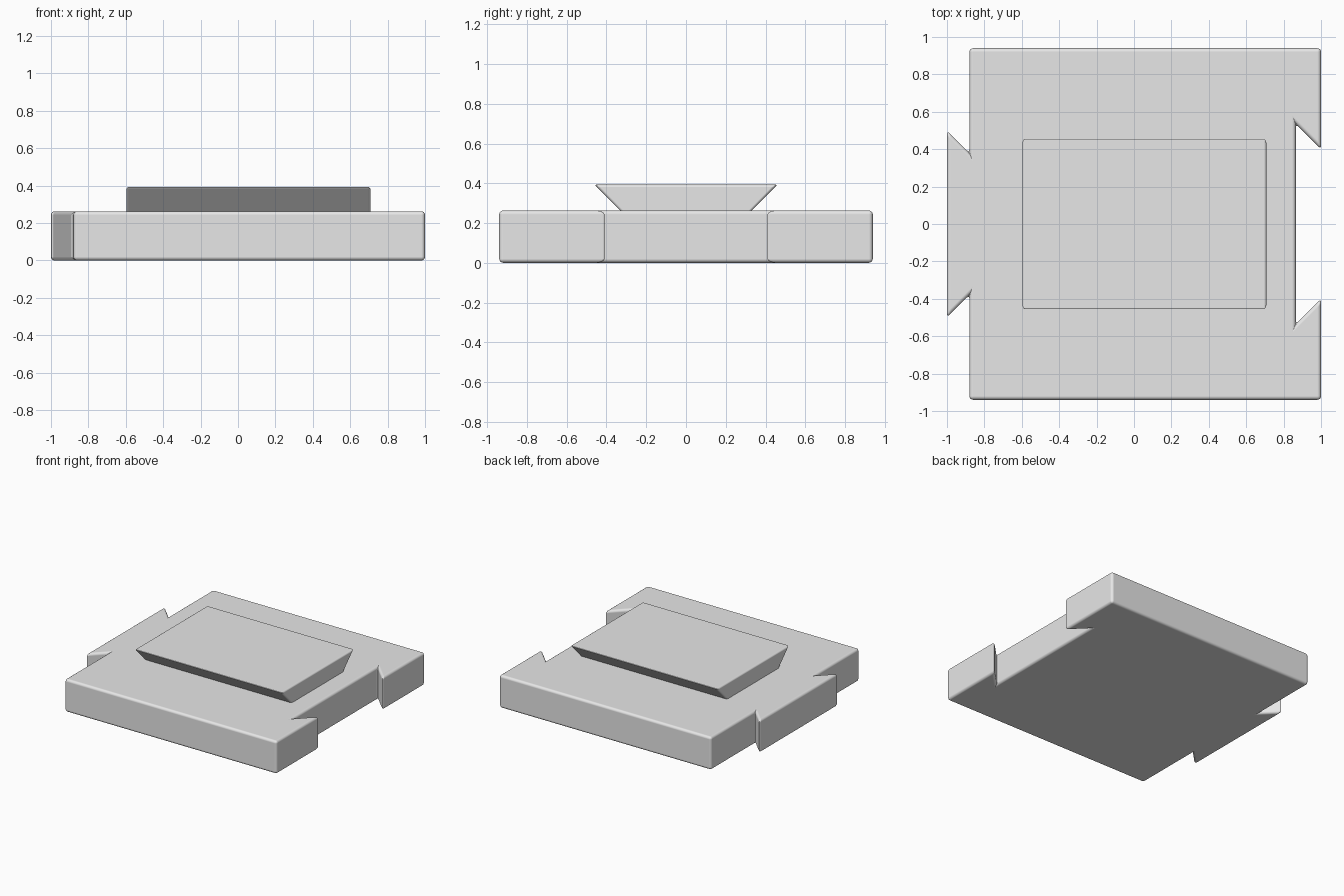
import bpy
import bmesh
import math
from mathutils import Vector

cube = bpy.data.objects.get("Cube")
if cube:
    bpy.data.objects.remove(cube, do_unlink=True)

grey = bpy.data.materials.new("light_grey")
grey.use_nodes = True
colour = (0.8, 0.8, 0.8, 1)
grey.diffuse_color = colour
grey.node_tree.nodes["Principled BSDF"].inputs["Base Color"].default_value = colour


def extruded_part(name, outline, direction, bevel):
    """Extrude a closed outline and round all its edges."""
    bm = bmesh.new()
    face = bm.faces.new([bm.verts.new(p) for p in outline])
    result = bmesh.ops.extrude_face_region(bm, geom=[face], use_keep_orig=True)
    verts = [v for v in result["geom"] if isinstance(v, bmesh.types.BMVert)]
    bmesh.ops.translate(bm, verts=verts, vec=Vector(direction))
    bmesh.ops.recalc_face_normals(bm, faces=bm.faces)
    mesh = bpy.data.meshes.new(name)
    bm.to_mesh(mesh)
    bm.free()
    mesh.materials.append(grey)
    obj = bpy.data.objects.new(name, mesh)
    bpy.context.collection.objects.link(obj)
    mod = obj.modifiers.new("rounded_edges", "BEVEL")
    mod.width = bevel
    mod.segments = 4
    mod.limit_method = "ANGLE"
    mod.angle_limit = math.radians(30)
    mod.harden_normals = True
    bpy.ops.object.select_all(action="DESELECT")
    obj.select_set(True)
    bpy.context.view_layer.objects.active = obj
    bpy.ops.object.shade_smooth()
    return obj


# Base plate: dovetail tongue at -x, matching slot at +x
half = [(-1, 0.5), (-0.88, 0.38), (-0.88, 0.94),
        (1, 0.94), (1, 0.4), (0.865, 0.535)]
outline = half + [(x, -y) for x, y in reversed(half)]
extruded_part("base_plate", [(x, y, 0) for x, y in outline], (0, 0, 0.263), 0.02)

# Dovetail rail on top, its foot sunk into the plate
rail_half = [(0.28, 0.21), (0.46, 0.393)]
rail = rail_half + [(-y, z) for y, z in reversed(rail_half)]
extruded_part("dovetail_rail", [(-0.597, y, z) for y, z in rail], (1.305, 0, 0), 0.013)
